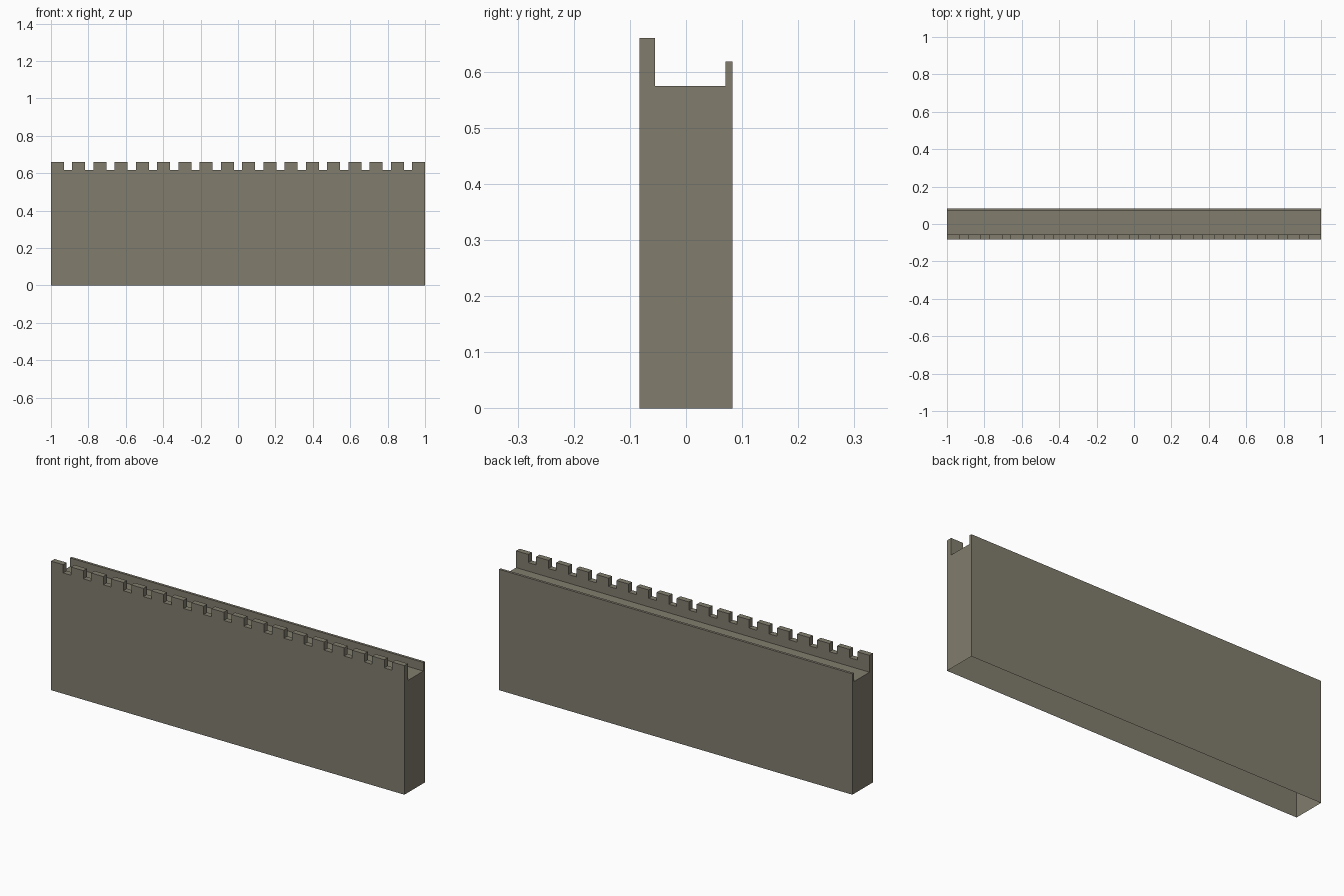
import bpy
import bmesh

cube = bpy.data.objects.get("Cube")
if cube:
    bpy.data.objects.remove(cube, do_unlink=True)

# Main dimensions
MERLONS = 18
MERLON_WIDTH = 0.069
PITCH = (2 - MERLON_WIDTH) / (MERLONS - 1)
HALF_DEPTH = 0.083
FRONT_INNER, BACK_INNER = -0.055, 0.07
WALK, PARAPET, TOP = 0.574, 0.618, 0.66

# Stone colour
stone = bpy.data.materials.new("weathered_stone")
stone.use_nodes = True
colour = (0.22, 0.204, 0.155, 1)
stone.diffuse_color = colour
bsdf = stone.node_tree.nodes["Principled BSDF"]
bsdf.inputs["Base Color"].default_value = colour
bsdf.inputs["Roughness"].default_value = 0.9

# Cross-section from the front foot, over the walkway, to the back foot
profile = [
    (-HALF_DEPTH, 0), (-HALF_DEPTH, PARAPET),
    (FRONT_INNER, PARAPET), (FRONT_INNER, WALK),
    (BACK_INNER, WALK), (BACK_INNER, PARAPET),
    (HALF_DEPTH, PARAPET), (HALF_DEPTH, 0),
]

# Stations along the wall, at both edges of each merlon
stations = []
for i in range(MERLONS):
    start = -1 + i * PITCH
    stations += [start, start + MERLON_WIDTH]

# Wall shell, open underneath, with closed ends
bm = bmesh.new()
rings = [[bm.verts.new((x, y, z)) for y, z in profile] for x in stations]
merlon_bases = []
for i, (a, b) in enumerate(zip(rings, rings[1:])):
    for j in range(len(profile) - 1):
        face = bm.faces.new((a[j], b[j], b[j + 1], a[j + 1]))
        if j == 1 and i % 2 == 0:
            merlon_bases.append(face)
bm.faces.new(rings[0])
bm.faces.new(rings[-1][::-1])

# Merlons raised from the front parapet
raised = bmesh.ops.extrude_discrete_faces(bm, faces=merlon_bases)["faces"]
verts = list({v for f in raised for v in f.verts})
bmesh.ops.translate(bm, verts=verts, vec=(0, 0, TOP - PARAPET))

# Merge flat neighbouring faces
bmesh.ops.remove_doubles(bm, verts=bm.verts[:], dist=0.0001)
bmesh.ops.dissolve_limit(bm, angle_limit=0.01, verts=bm.verts[:], edges=bm.edges[:])

mesh = bpy.data.meshes.new("battlement_wall")
bm.to_mesh(mesh)
bm.free()
mesh.materials.append(stone)
wall = bpy.data.objects.new("battlement_wall", mesh)
bpy.context.collection.objects.link(wall)
